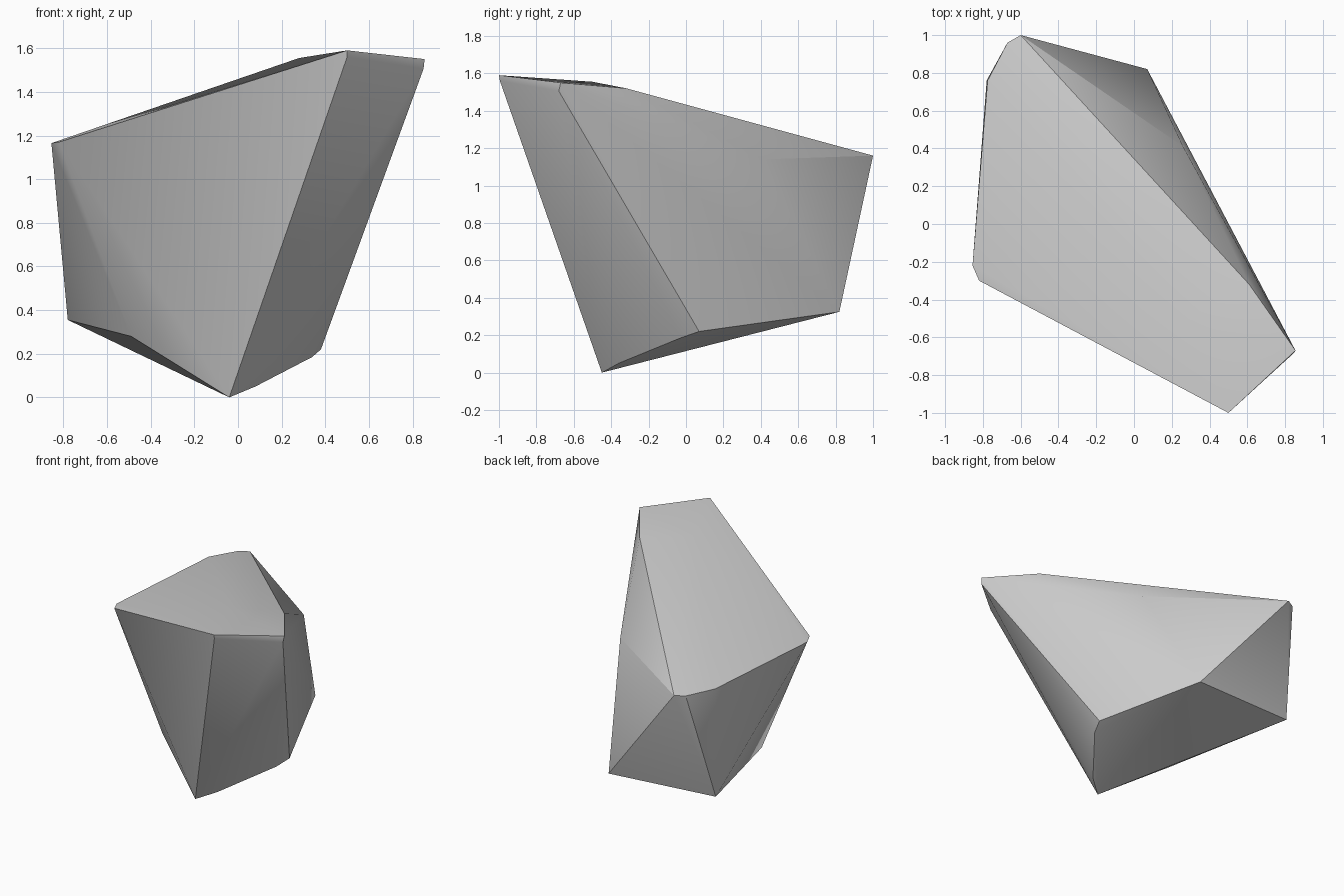
import bpy
import bmesh
import math

default_cube = bpy.data.objects.get("Cube")
if default_cube:
    bpy.data.objects.remove(default_cube, do_unlink=True)


def make_material(name, colour):
    material = bpy.data.materials.new(name)
    material.use_nodes = True
    material.diffuse_color = colour
    shader = material.node_tree.nodes["Principled BSDF"]
    shader.inputs["Base Color"].default_value = colour
    shader.inputs["Roughness"].default_value = 0.9
    return material


def make_hull(name, corners, material):
    """Wrap a convex faceted skin around a few corner points."""
    bm = bmesh.new()
    for corner in corners:
        bm.verts.new(corner)
    result = bmesh.ops.convex_hull(bm, input=bm.verts[:])
    unused = set(result["geom_interior"]) | set(result["geom_unused"])
    loose = [item for item in unused if isinstance(item, bmesh.types.BMVert)]
    bmesh.ops.delete(bm, geom=loose, context="VERTS")
    bmesh.ops.recalc_face_normals(bm, faces=bm.faces[:])
    mesh = bpy.data.meshes.new(name)
    bm.to_mesh(mesh)
    bm.free()
    mesh.materials.append(material)
    rock = bpy.data.objects.new(name, mesh)
    bpy.context.collection.objects.link(rock)
    return rock


# Corners of the sloping top
front_peak = [(.5, -1, 1.59), (.5, -.995, 1.56)]
left_peak = [(.855, -.67, 1.55), (.85, -.68, 1.505)]
ridge = [(.28, -.5, 1.555), (.61, -.32, 1.52)]
right_shoulder = [(-.855, -.22, 1.165), (-.82, -.3, 1.17)]
back_shoulder = [(-.6, 1, 1.16), (-.67, .96, 1.16), (-.775, .76, 1.165)]

# Corners of the flanks and the pointed underside
left_flank = [(.26, .41, 1.14)]
back_foot = [(.07, .82, .325), (-.78, .76, .355)]
right_foot = [(-.49, -.2, .28)]
keel = [(-.04, -.45, 0), (.08, -.36, .05), (.34, -.03, .185), (.38, .07, .22)]

corners = (front_peak + left_peak + ridge + right_shoulder + back_shoulder
           + left_flank + back_foot + right_foot + keel)

# Rock with soft shading across its shallow creases
stone = make_material("stone grey", (.6, .6, .6, 1))
rock = make_hull("rock", corners, stone)
bpy.ops.object.select_all(action="DESELECT")
rock.select_set(True)
bpy.context.view_layer.objects.active = rock
bpy.ops.object.shade_smooth_by_angle(angle=math.radians(30))
